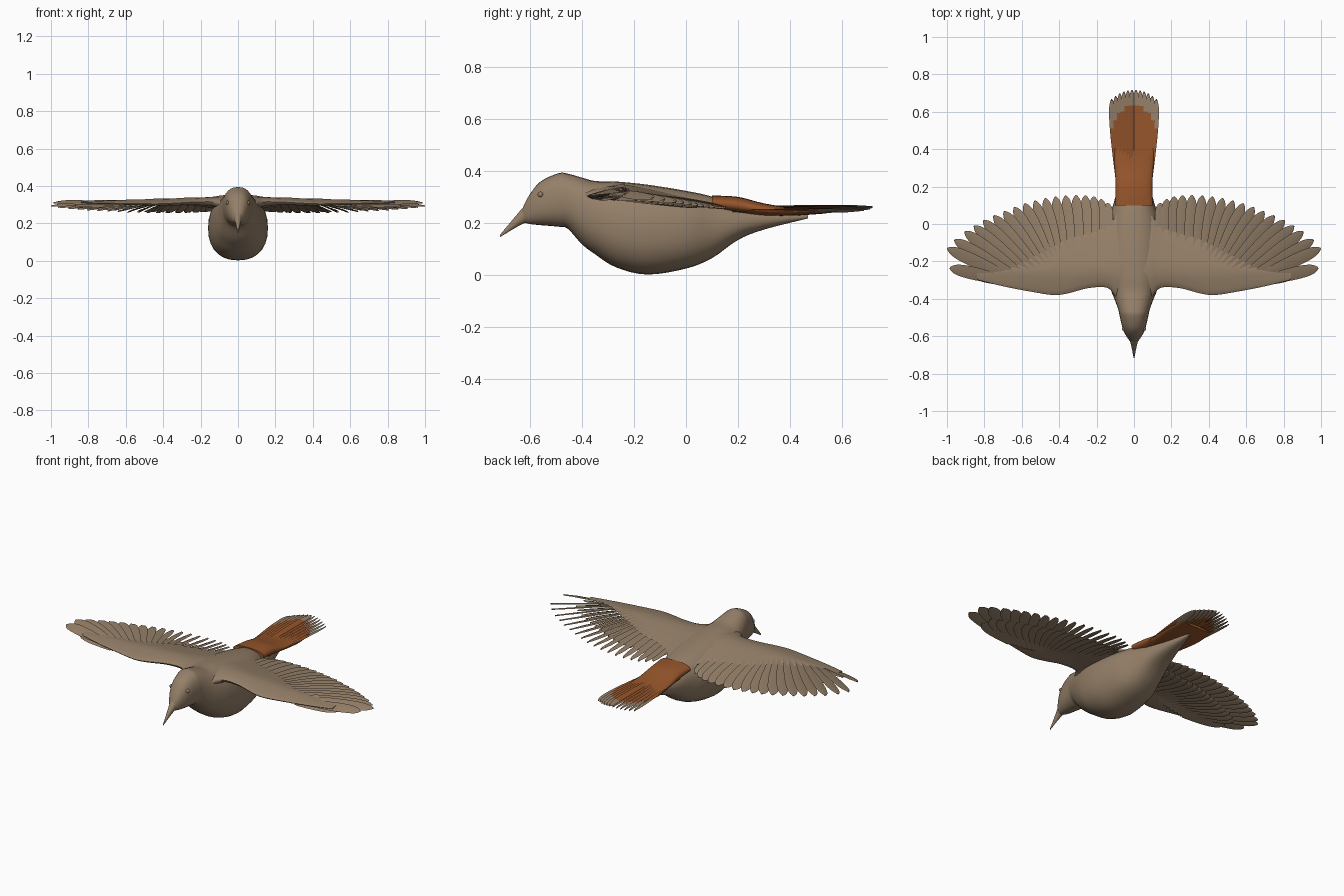
import bpy, bmesh, math
from mathutils import Vector

cube = bpy.data.objects.get("Cube")
if cube:
    bpy.data.objects.remove(cube, do_unlink=True)


def material(name, color):
    m = bpy.data.materials.new(name)
    m.use_nodes = True
    m.diffuse_color = color
    m.node_tree.nodes["Principled BSDF"].inputs["Base Color"].default_value = color
    return m


TAUPE = material("taupe plumage", (0.30, 0.215, 0.14, 1))
RUST = material("rust tail", (0.30, 0.09, 0.024, 1))


def smooth_rows(rows, n=4):
    """Catmull-Rom interpolation through rows of numbers."""
    out = []
    for i in range(len(rows) - 1):
        a, b, c, d = (rows[max(0, min(len(rows) - 1, i + k))] for k in (-1, 0, 1, 2))
        for j in range(n):
            t = j / n
            out.append([0.5 * (2 * q + (r - p) * t + (2 * p - 5 * q + 4 * r - s) * t * t
                               + (3 * q - p - 3 * r + s) * t ** 3)
                        for p, q, r, s in zip(a, b, c, d)])
    out.append(list(rows[-1]))
    return out


def loft(bm, rings, mat_rule=None):
    """Skin a list of closed rings and cap both ends."""
    vs = [[bm.verts.new(p) for p in ring] for ring in rings]
    n = len(vs[0])
    faces = [bm.faces.new((a[k], a[(k + 1) % n], b[(k + 1) % n], b[k]))
             for a, b in zip(vs, vs[1:]) for k in range(n)]
    faces += [bm.faces.new(vs[0]), bm.faces.new(vs[-1])]
    for f in faces:
        f.smooth = True
        if mat_rule:
            f.material_index = mat_rule(f.calc_center_median())


def finish(bm, name, mats, mirror=False, angle=40):
    bmesh.ops.recalc_face_normals(bm, faces=bm.faces)
    me = bpy.data.meshes.new(name)
    bm.to_mesh(me)
    bm.free()
    me.set_sharp_from_angle(angle=math.radians(angle))
    for m in mats:
        me.materials.append(m)
    ob = bpy.data.objects.new(name, me)
    bpy.context.collection.objects.link(ob)
    if mirror:
        ob.modifiers.new("Mirror", 'MIRROR').use_clip = False
    return ob


def hull(name, rows, mat, power=2.3, seg=28):
    """Loft along y from rows of (y, bottom, top, half width)."""
    def bend(v):
        return math.copysign(abs(v) ** (2 / power), v)
    rings = []
    for y, zb, zt, w in smooth_rows(rows):
        angles = [2 * math.pi * k / seg for k in range(seg)]
        rings.append([Vector((w * bend(math.cos(a)), y,
                              (zb + zt) / 2 + (zt - zb) / 2 * bend(math.sin(a)))) for a in angles])
    bm = bmesh.new()
    loft(bm, rings)
    return finish(bm, name, [mat])


# Body with head, belly and pointed rear
hull("body", [
    (-0.63, 0.205, 0.255, 0.018), (-0.605, 0.197, 0.305, 0.038), (-0.56, 0.192, 0.36, 0.06),
    (-0.49, 0.186, 0.392, 0.077), (-0.455, 0.178, 0.39, 0.085), (-0.40, 0.118, 0.375, 0.105),
    (-0.35, 0.08, 0.362, 0.125), (-0.27, 0.03, 0.36, 0.148), (-0.15, 0.002, 0.348, 0.16),
    (0.0, 0.025, 0.324, 0.145), (0.1, 0.065, 0.302, 0.112), (0.2, 0.135, 0.265, 0.085),
    (0.3, 0.175, 0.25, 0.055), (0.47, 0.218, 0.23, 0.008)], TAUPE)

# Slender down-curved beak
hull("beak", [(-0.585, 0.197, 0.30, 0.042), (-0.62, 0.2, 0.268, 0.024),
              (-0.66, 0.18, 0.222, 0.013), (-0.716, 0.146, 0.155, 0.002)], TAUPE, 2, 16)

# Rust covering over the tail root
hull("tail_covert", [(0.1, 0.25, 0.306, 0.102), (0.2, 0.236, 0.301, 0.098), (0.3, 0.228, 0.276, 0.103),
                     (0.42, 0.229, 0.258, 0.112), (0.54, 0.237, 0.252, 0.105)], RUST)

# Faint closed eyes
bm = bmesh.new()
bmesh.ops.create_uvsphere(bm, u_segments=16, v_segments=10, radius=0.011)
bmesh.ops.translate(bm, verts=bm.verts, vec=(0.054, -0.56, 0.31))
for f in bm.faces:
    f.smooth = True
finish(bm, "eyes", [TAUPE], mirror=True)

FEATHER = [(0, 0.5), (0.3, 0.8), (0.6, 1), (0.8, 0.95), (0.91, 0.75), (0.97, 0.42), (1, 0.1)]


def feather(bm, root, tip, width, height, roll, rule=None, thick=0.004):
    """Flat blade from root to tip, tilted sideways so neighbours overlap."""
    root, tip = Vector(root), Vector(tip)
    d = (tip - root).normalized()
    side = Vector((-d.y, d.x))
    rings = []
    for t, w in smooth_rows(FEATHER, 3):
        p = root.lerp(tip, t)
        z, w = height(p, t), max(w, 0.08) * width
        ring = []
        for s, up in ((-1, 0), (0, thick), (1, 0), (0, -thick)):
            q = p + side * s * w
            ring.append(Vector((q.x, q.y, z + up + s * roll * w / width)))
        rings.append(ring)
    loft(bm, rings, rule)


# Tail fan, rust with taupe tips
bm = bmesh.new()
COUNT = 12
for i in range(COUNT):
    s = 2 * i / (COUNT - 1) - 1
    feather(bm, (s * 0.08, 0.18), (s * 0.12, 0.718 - 0.05 * s * s), 0.022,
            lambda p, t: 0.262 - 0.016 * abs(s) + 0.002 * t, 0.008 if s < 0 else -0.008,
            lambda c: int(c.y < 0.63 - 0.11 * s * s))
finish(bm, "tail_feathers", [TAUPE, RUST])


def wing_z(x, y):
    return 0.332 - 0.015 * x - 0.16 * max(0, y + 0.25) - 0.16 * max(0, -0.25 - y)


# Wing arms: rows of (x, leading y, trailing y, thickness)
ARM = [(0.03, -0.44, 0.1, 0.07), (0.09, -0.40, 0.05, 0.065), (0.14, -0.342, -0.01, 0.05),
       (0.24, -0.342, -0.05, 0.036), (0.35, -0.37, -0.08, 0.03), (0.43, -0.38, -0.12, 0.026),
       (0.55, -0.362, -0.18, 0.02), (0.7, -0.333, -0.25, 0.012), (0.84, -0.298, -0.26, 0.006)]
bm = bmesh.new()
rings = []
for x, lead, trail, t in smooth_rows(ARM):
    ring = []
    for k in range(20):
        a = 2 * math.pi * k / 20
        y = (lead + trail) / 2 - (trail - lead) / 2 * math.cos(a)
        lift = math.sin(a) * (0.7 + 0.3 * math.cos(a))
        ring.append(Vector((x, y, wing_z(x, y) + t * (lift if lift < 0 else 0.4 * lift))))
    rings.append(ring)
loft(bm, rings)
finish(bm, "wing_arms", [TAUPE], mirror=True, angle=60)

# Wing feathers: tips run from the outermost primary to the body
TIPS = [(0.985, -0.235), (0.998, -0.13), (0.96, -0.085), (0.905, -0.04), (0.855, -0.01),
        (0.805, 0.02), (0.75, 0.045), (0.695, 0.068), (0.64, 0.09), (0.585, 0.11), (0.53, 0.125),
        (0.475, 0.138), (0.42, 0.147), (0.365, 0.152), (0.31, 0.154), (0.26, 0.153),
        (0.215, 0.147), (0.175, 0.133), (0.14, 0.112)]
ROOTS = smooth_rows([(0.62, -0.318), (0.46, -0.30), (0.36, -0.24), (0.15, -0.16)], 6)


def wing_row(name, reach, drop, roll):
    bm = bmesh.new()
    for i, tip in enumerate(TIPS):
        root = Vector(ROOTS[i])
        end = root.lerp(Vector(tip), reach)
        width = 0.034 if i < 10 else 0.031
        feather(bm, root, end, width,
                lambda p, t: wing_z(p.x, p.y) - drop, roll)
    finish(bm, name, [TAUPE], mirror=True)


wing_row("flight_feathers", 1, 0.004, 0.011)
wing_row("under_wing_coverts", 0.68, 0.02, 0.009)
